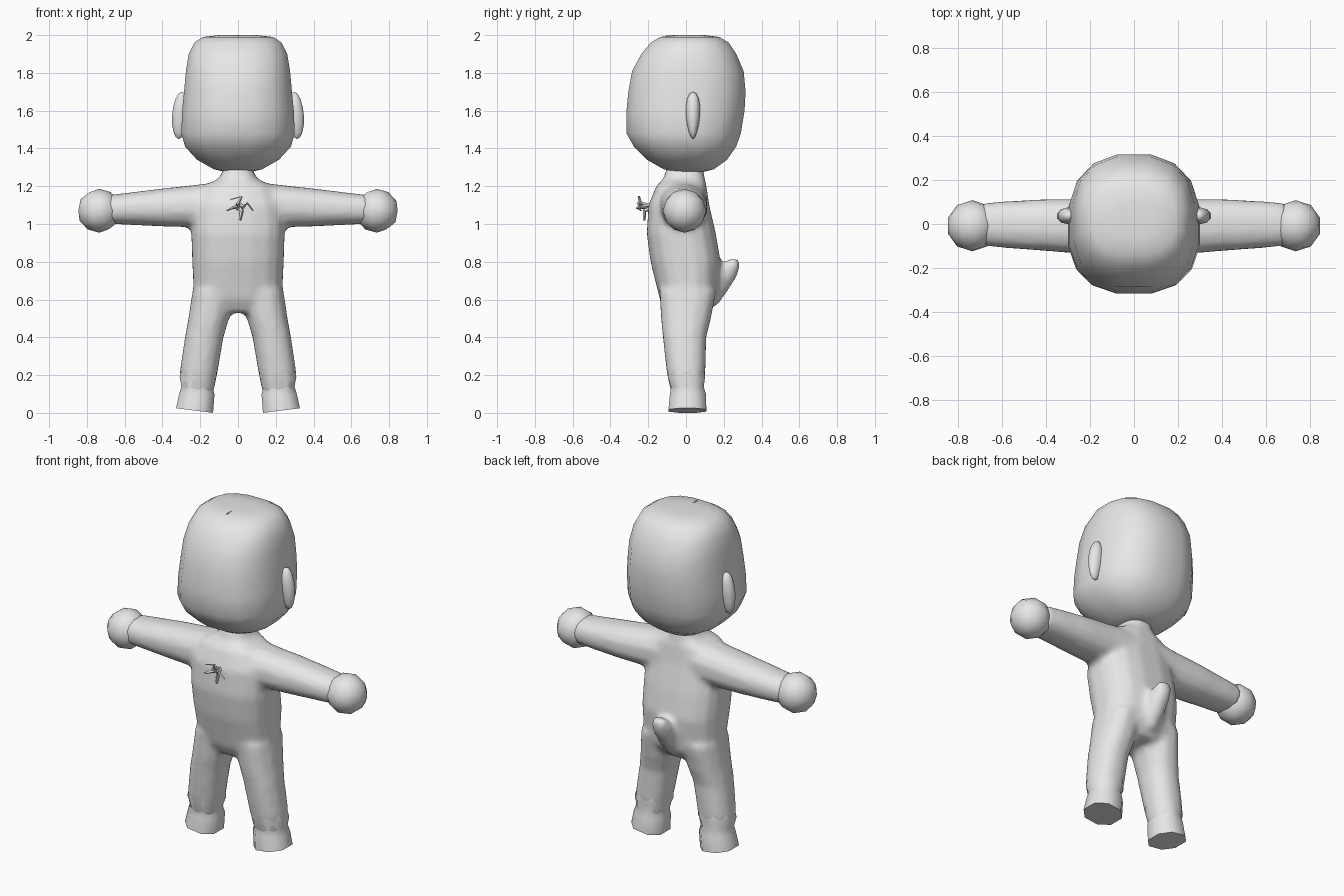
import bpy, bmesh
from math import sin, cos, tau, copysign, radians

cube = bpy.data.objects.get("Cube")
if cube:
    bpy.data.objects.remove(cube, do_unlink=True)

grey = bpy.data.materials.new("plain_grey")
grey.use_nodes = True
grey.diffuse_color = (0.8, 0.8, 0.8, 1)
grey.node_tree.nodes["Principled BSDF"].inputs["Base Color"].default_value = (0.8, 0.8, 0.8, 1)


def loft(bm, rings, sides=12, power=2.3, axis="z", mirror=1):
    """Skin rounded rings (t, u min, u max, v min, v max) along an axis."""
    loops = []
    for t, u0, u1, v0, v1 in rings:
        loop = []
        for i in range(sides):
            a = tau * (i + 0.5) / sides
            c, s = cos(a), sin(a)
            u = (u0 + u1) / 2 + (u1 - u0) / 2 * copysign(abs(c) ** (2 / power), c)
            v = (v0 + v1) / 2 + (v1 - v0) / 2 * copysign(abs(s) ** (2 / power), s)
            p = (u, v, t) if axis == "z" else (t, u, v)
            loop.append(bm.verts.new((p[0] * mirror, p[1], p[2])))
        loops.append(loop)
    for a, b in zip(loops, loops[1:]):
        for i in range(sides):
            j = (i + 1) % sides
            bm.faces.new((a[i], a[j], b[j], b[i]))
    bm.faces.new(loops[0])
    bm.faces.new(loops[-1])


def finish(name, bm, angle=60):
    bmesh.ops.recalc_face_normals(bm, faces=bm.faces)
    mesh = bpy.data.meshes.new(name)
    bm.to_mesh(mesh)
    bm.free()
    obj = bpy.data.objects.new(name, mesh)
    bpy.context.collection.objects.link(obj)
    mesh.materials.append(grey)
    bpy.ops.object.select_all(action="DESELECT")
    obj.select_set(True)
    bpy.context.view_layer.objects.active = obj
    bpy.ops.object.shade_smooth_by_angle(angle=radians(angle))
    return obj


def symmetric(rings):
    return [(t, -w, w, v0, v1) for t, w, v0, v1 in rings]


# Head, a rounded block leaning slightly back
bm = bmesh.new()
loft(bm, symmetric([
    (1.275, 0.07, -0.06, 0.09), (1.29, 0.13, -0.12, 0.15), (1.34, 0.22, -0.21, 0.22),
    (1.41, 0.285, -0.28, 0.27), (1.48, 0.305, -0.32, 0.295), (1.6, 0.3, -0.32, 0.315),
    (1.7, 0.29, -0.31, 0.32), (1.81, 0.28, -0.29, 0.31), (1.9, 0.265, -0.24, 0.27),
    (1.96, 0.235, -0.19, 0.23), (1.99, 0.19, -0.14, 0.18), (2.0, 0.1, -0.06, 0.1)]),
    sides=16, power=2.5)
finish("head", bm)

# Fine seam on the crown
bm = bmesh.new()
bmesh.ops.create_cube(bm, size=1)
for v in bm.verts:
    v.co = (v.co.x * 0.004, v.co.y * 0.15 - 0.03, 1.997 + v.co.z * 0.006)
finish("crown_seam", bm, 30)

# Torso, arms, legs and tail blended into one soft body
bm = bmesh.new()
loft(bm, symmetric([
    (0.53, 0.12, -0.1, 0.12), (0.6, 0.235, -0.14, 0.165), (0.8, 0.245, -0.19, 0.185),
    (0.95, 0.25, -0.21, 0.16), (1.1, 0.24, -0.2, 0.125), (1.2, 0.19, -0.16, 0.11),
    (1.24, 0.1, -0.12, 0.1), (1.31, 0.07, -0.1, 0.09)]), sides=16, power=2.6)
for side in (1, -1):
    loft(bm, [
        (0.1, -0.15, 0.12, 0.98, 1.225), (0.22, -0.14, 0.115, 0.98, 1.21),
        (0.4, -0.125, 0.115, 0.985, 1.19), (0.6, -0.11, 0.105, 0.995, 1.165),
        (0.69, -0.1, 0.095, 1.0, 1.155)], axis="x", mirror=side)
    loft(bm, [
        (0.1, 0.13, 0.3, -0.08, 0.09), (0.22, 0.105, 0.31, -0.105, 0.105),
        (0.4, 0.075, 0.283, -0.125, 0.11), (0.5, 0.045, 0.265, -0.135, 0.135),
        (0.65, 0.02, 0.243, -0.145, 0.165)], mirror=side)
loft(bm, symmetric([
    (0.57, 0.04, 0.06, 0.17), (0.64, 0.055, 0.08, 0.22), (0.72, 0.06, 0.12, 0.27),
    (0.78, 0.055, 0.17, 0.29), (0.815, 0.035, 0.23, 0.285)]), power=2)
body = finish("body", bm)
remesh = body.modifiers.new("blend", "REMESH")
remesh.mode = "VOXEL"
remesh.voxel_size = 0.018
remesh.use_smooth_shade = True
smooth = body.modifiers.new("soften", "SMOOTH")
smooth.factor = 0.5
smooth.iterations = 5

for side, label in ((1, "left"), (-1, "right")):
    # Cuffed foot with a creased ankle and a tilted sole
    bm = bmesh.new()
    loft(bm, [
        (0.0, 0.125, 0.335, -0.1, 0.115), (0.1, 0.118, 0.318, -0.092, 0.112),
        (0.14, 0.13, 0.305, -0.085, 0.1), (0.19, 0.108, 0.316, -0.102, 0.108),
        (0.24, 0.107, 0.302, -0.098, 0.1)], sides=8, power=2.3, mirror=side)
    for v in bm.verts:
        if v.co.z < 0.05:
            v.co.z += 0.025 * (abs(v.co.x) - 0.13) / 0.2
    finish(label + "_foot", bm)

    # Ball hand
    bm = bmesh.new()
    bmesh.ops.create_icosphere(bm, subdivisions=2, radius=0.116)
    bmesh.ops.translate(bm, verts=bm.verts, vec=(side * 0.735, -0.008, 1.07))
    finish(label + "_hand", bm)

    # Flat ear, narrower towards the lobe
    bm = bmesh.new()
    bmesh.ops.create_uvsphere(bm, u_segments=10, v_segments=8, radius=1)
    for v in bm.verts:
        x, y, z = v.co
        v.co = (side * (0.305 + 0.046 * x - 0.008 * z),
                0.037 + 0.037 * y * (1 + 0.25 * z), 1.575 + 0.125 * z)
    finish(label + "_ear", bm)

# Small crooked tuft on the chest
curve = bpy.data.curves.new("chest_tuft", "CURVE")
curve.dimensions = "3D"
curve.bevel_depth = 0.011
curve.bevel_resolution = 0
curve.use_fill_caps = True
for strand in (
        [(0, -0.18, 1.09), (0.0, -0.24, 1.11), (0.02, -0.25, 1.145), (-0.04, -0.25, 1.13)],
        [(0.01, -0.18, 1.1), (0.03, -0.235, 1.09), (0.05, -0.255, 1.11), (0.08, -0.24, 1.07)],
        [(0, -0.18, 1.08), (-0.01, -0.23, 1.09), (-0.03, -0.26, 1.085), (-0.06, -0.235, 1.07)],
        [(0.01, -0.19, 1.08), (0.02, -0.22, 1.07), (0.01, -0.22, 1.02)]):
    spline = curve.splines.new("POLY")
    spline.points.add(len(strand) - 1)
    for i, (point, co) in enumerate(zip(spline.points, strand)):
        point.co = (*co, 1)
        point.radius = 1.2 - 0.3 * i
curve.materials.append(grey)
tuft = bpy.data.objects.new("chest_tuft", curve)
bpy.context.collection.objects.link(tuft)
bpy.ops.object.select_all(action="DESELECT")
tuft.select_set(True)
bpy.context.view_layer.objects.active = tuft
bpy.ops.object.convert(target="MESH")
bpy.ops.object.shade_smooth_by_angle(angle=radians(60))
